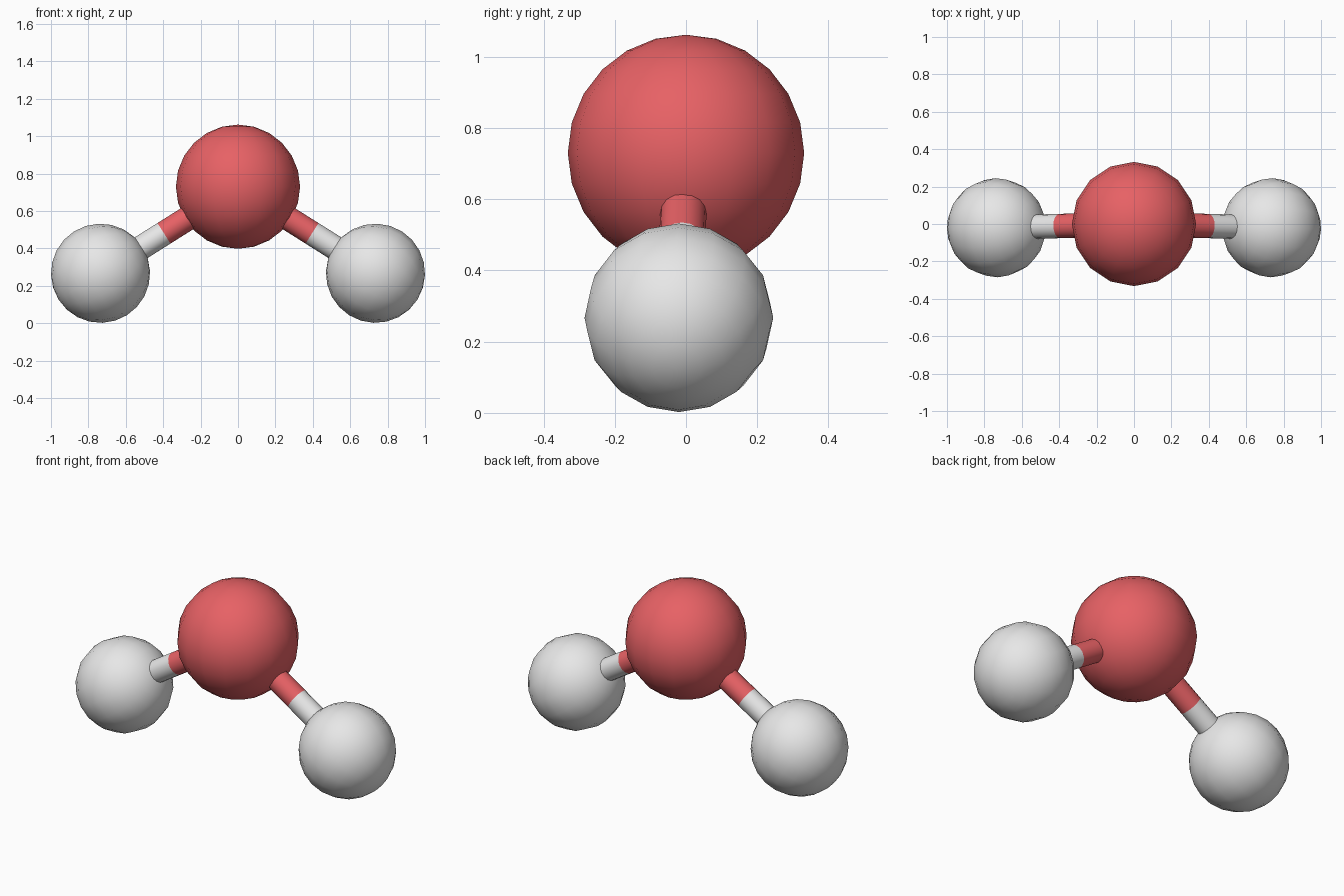
import bpy
from math import radians
from mathutils import Vector

cube = bpy.data.objects.get("Cube")
if cube:
    bpy.data.objects.remove(cube, do_unlink=True)


def make_material(name, color):
    mat = bpy.data.materials.new(name)
    mat.use_nodes = True
    mat.diffuse_color = color
    mat.node_tree.nodes["Principled BSDF"].inputs["Base Color"].default_value = color
    return mat


red = make_material("soft red", (0.80, 0.12, 0.13, 1))
white = make_material("light grey", (0.80, 0.80, 0.80, 1))


def finish(name, mat):
    obj = bpy.context.object
    obj.name = name
    obj.data.materials.append(mat)
    bpy.ops.object.shade_smooth_by_angle(angle=radians(40))
    return obj


def ball(name, center, radius, axis, mat):
    bpy.ops.mesh.primitive_uv_sphere_add(
        segments=16, ring_count=12, radius=radius, location=center,
        rotation=axis.to_track_quat("Z", "Y").to_euler())
    return finish(name, mat)


def rod(name, start, end, mat):
    axis = end - start
    bpy.ops.mesh.primitive_cylinder_add(
        vertices=16, radius=0.065, depth=axis.length, location=(start + end) / 2,
        rotation=axis.to_track_quat("Z", "Y").to_euler())
    return finish(name, mat)


# Large central ball
hub = Vector((0, 0, 0.73))
ball("center_ball", hub, 0.332, Vector((0, 0, 1)), red)

# Two outer balls, each joined to the hub by a two-coloured rod
for side, sign in (("left", 1), ("right", -1)):
    outer = Vector((sign * 0.735, -0.02, 0.267))
    split = hub.lerp(outer, 0.54)
    ball(side + "_ball", outer, 0.265, outer - hub, white)
    rod(side + "_rod_inner", hub, split, red)
    rod(side + "_rod_outer", split, outer, white)
